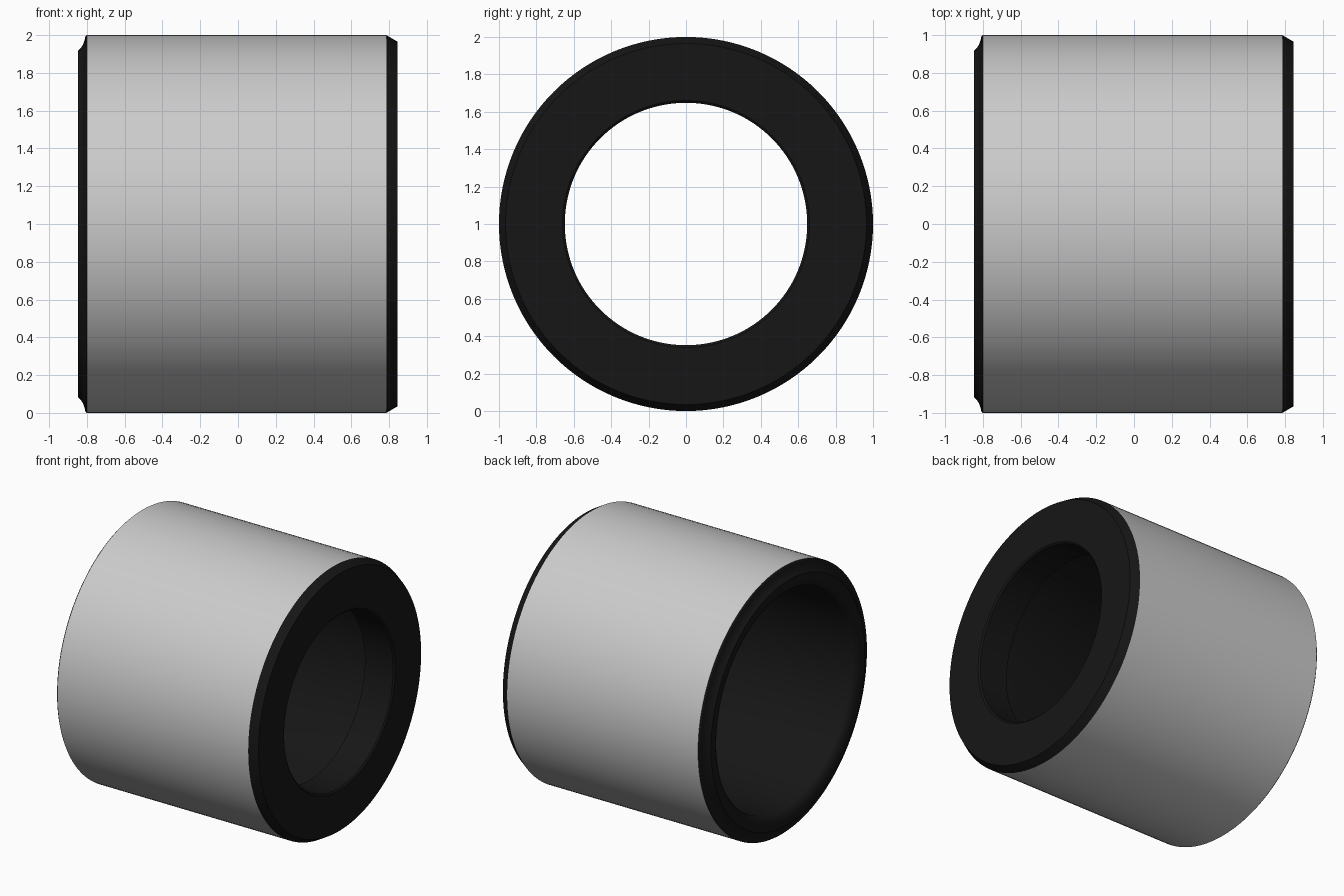
import bpy, bmesh
from math import cos, sin, pi, radians

if "Cube" in bpy.data.objects:
    bpy.data.objects.remove(bpy.data.objects["Cube"])

SEGMENTS = 128


def lathe(name, profile, material=None):
    """Spin an (x, radius) profile around the x direction at z = 1."""
    bm = bmesh.new()
    rings = []
    for x, r in profile:
        rings.append([bm.verts.new((x, r * cos(2 * pi * j / SEGMENTS),
                                    1 + r * sin(2 * pi * j / SEGMENTS)))
                      for j in range(SEGMENTS)])
    for a, b in zip(rings, rings[1:]):
        for j in range(SEGMENTS):
            k = (j + 1) % SEGMENTS
            bm.faces.new((a[j], a[k], b[k], b[j]))
    mesh = bpy.data.meshes.new(name)
    bm.to_mesh(mesh)
    bm.free()
    obj = bpy.data.objects.new(name, mesh)
    bpy.context.collection.objects.link(obj)
    if material:
        mesh.materials.append(material)
    bpy.ops.object.select_all(action='DESELECT')
    obj.select_set(True)
    bpy.context.view_layer.objects.active = obj
    bpy.ops.object.shade_smooth_by_angle(angle=radians(28))
    return obj


black = bpy.data.materials.new("black")
black.diffuse_color = (0.008, 0.008, 0.008, 1)
black.use_nodes = True
black.node_tree.nodes["Principled BSDF"].inputs["Base Color"].default_value = black.diffuse_color

# Grey outer sleeve
lathe("outer_sleeve", [(-0.80, 1.0), (0.785, 1.0)])

# Black liner: chamfered end, narrow bore, wide cavity and hollowed rim
lathe("inner_liner", [
    (0.785, 1.0), (0.845, 0.965),                      # end chamfer
    (0.845, 0.66), (0.835, 0.648),                     # end face
    (0.60, 0.648), (0.60, 0.81),                       # bore and inner step
    (-0.80, 0.81), (-0.815, 0.815), (-0.83, 0.828),    # cavity wall
    (-0.84, 0.845), (-0.848, 0.87),                    # rounded mouth
    (-0.848, 0.915), (-0.833, 0.93), (-0.82, 0.95),    # rim and cove
    (-0.812, 0.975), (-0.808, 0.992), (-0.80, 1.0),
], black)
